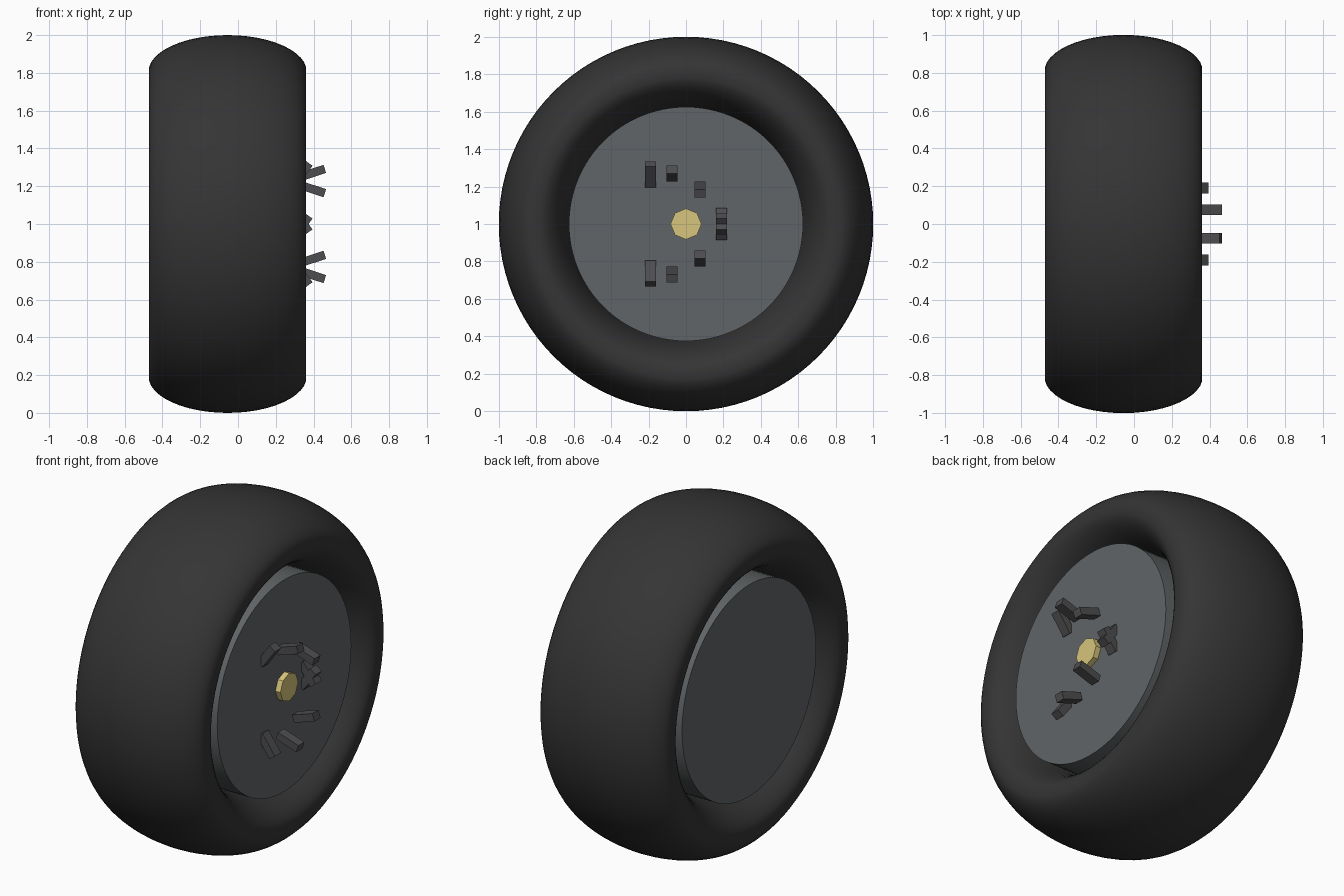
import bpy, bmesh
from math import sin, cos, pi, radians
from mathutils import Matrix

if "Cube" in bpy.data.objects:
    bpy.data.objects.remove(bpy.data.objects["Cube"])

CX = -0.055  # wheel mid-plane


def mat(name, col):
    m = bpy.data.materials.new(name)
    m.diffuse_color = (*col, 1)
    m.use_nodes = True
    m.node_tree.nodes["Principled BSDF"].inputs["Base Color"].default_value = m.diffuse_color
    return m


rubber = mat("rubber", (0.035, 0.035, 0.035))
steel = mat("steel", (0.12, 0.13, 0.135))
dark = mat("dark_metal", (0.075, 0.075, 0.08))
brass = mat("brass", (0.68, 0.56, 0.2))


def make(name, bm, material):
    bmesh.ops.recalc_face_normals(bm, faces=bm.faces)
    me = bpy.data.meshes.new(name)
    bm.to_mesh(me)
    bm.free()
    ob = bpy.data.objects.new(name, me)
    bpy.context.collection.objects.link(ob)
    me.materials.append(material)
    return ob


def smooth(ob, angle):
    bpy.ops.object.select_all(action='DESELECT')
    ob.select_set(True)
    bpy.context.view_layer.objects.active = ob
    bpy.ops.object.shade_smooth_by_angle(angle=radians(angle))


def disc(name, x0, x1, r, sides, material):
    bm = bmesh.new()
    m = Matrix.Translation(((x0 + x1) / 2, 0, 1)) @ Matrix.Rotation(pi / 2, 4, 'Y')
    bmesh.ops.create_cone(bm, cap_ends=True, segments=sides, radius1=r, radius2=r,
                          depth=x1 - x0, matrix=m)
    return make(name, bm, material)


# Tire: wide elliptical section, slightly flattened sidewalls, spun about x
bm = bmesh.new()
N, M = 96, 48
rings = []
for i in range(N):
    a = 2 * pi * i / N
    ring = []
    for j in range(M):
        t = 2 * pi * j / M
        x = max(-0.415, min(0.415, 0.42 * sin(t)))
        r = 0.805 + 0.195 * cos(t)
        ring.append(bm.verts.new((CX + x, r * cos(a), 1 + r * sin(a))))
    rings.append(ring)
for i in range(N):
    p, q = rings[i], rings[(i + 1) % N]
    for j in range(M):
        k = (j + 1) % M
        bm.faces.new((p[j], q[j], q[k], p[k]))
smooth(make("tire", bm, rubber), 40)

# Wheel disc and octagonal hub cap
smooth(disc("wheel_disc", CX - 0.357, CX + 0.357, 0.625, 96, steel), 30)
disc("hub_cap", 0.28, 0.335, 0.083, 8, brass)

# Tilted lug bars: (x, y, height above axle, tilt), mirrored below the axle
lugs = [(0.335, -0.19, 0.265, 54), (0.393, -0.075, 0.27, 18),
        (0.393, 0.075, 0.185, -18), (0.335, 0.19, 0.015, -54)]
for s in (1, -1):
    for i, (x, y, h, tilt) in enumerate(lugs):
        bm = bmesh.new()
        m = (Matrix.Translation((x, y, 1 + s * h))
             @ Matrix.Rotation(-radians(s * tilt), 4, 'Y')
             @ Matrix.Diagonal((0.14, 0.057, 0.045, 1)))
        bmesh.ops.create_cube(bm, size=1, matrix=m)
        make(f"lug_bar_{'upper' if s > 0 else 'lower'}_{i + 1}", bm, dark)
